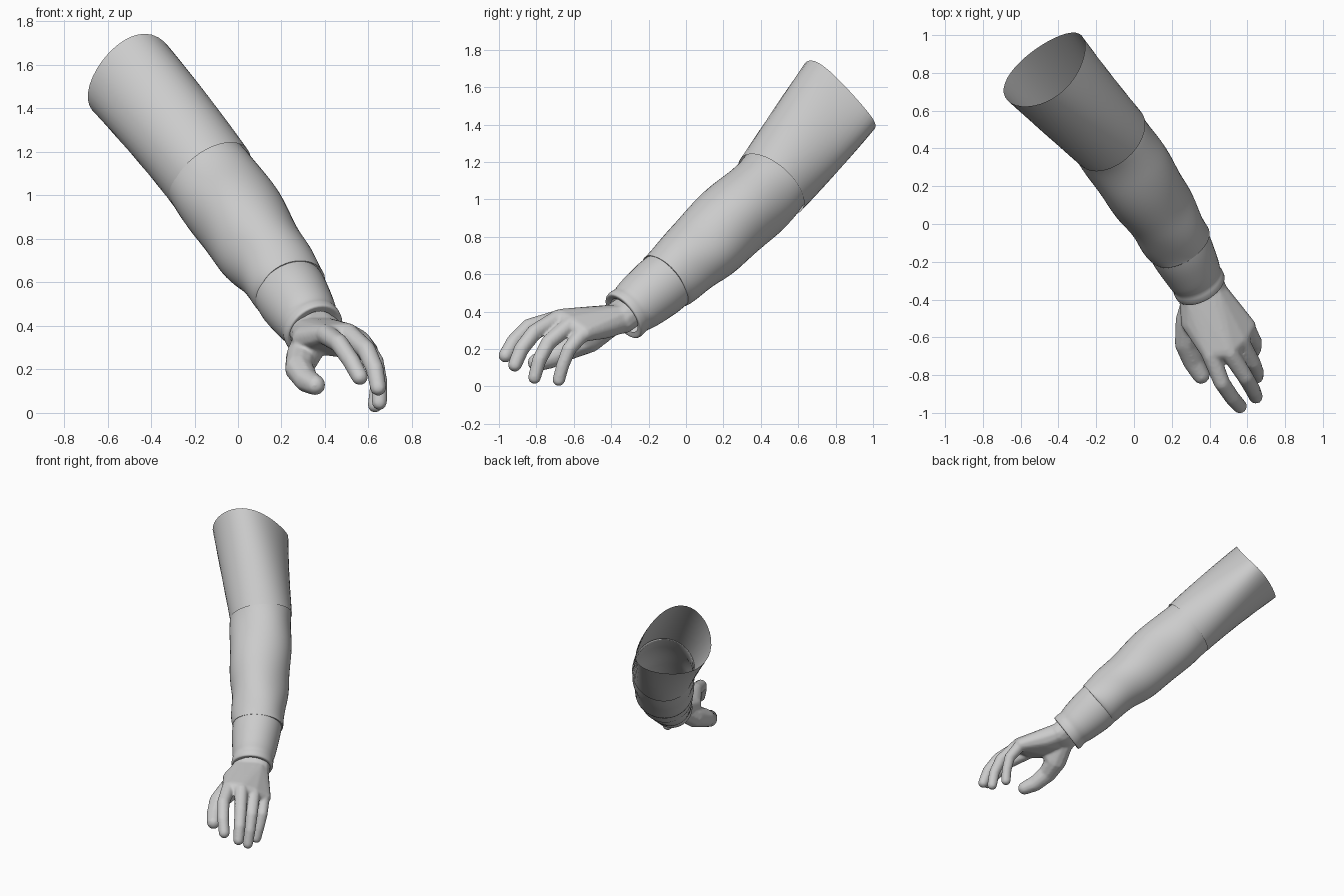
import bpy, bmesh, math
from mathutils import Vector, Matrix

if "Cube" in bpy.data.objects:
    bpy.data.objects.remove(bpy.data.objects["Cube"])

grey = bpy.data.materials.new("soft_grey")
grey.diffuse_color = (0.6, 0.6, 0.6, 1)
grey.use_nodes = True
grey.node_tree.nodes["Principled BSDF"].inputs["Base Color"].default_value = grey.diffuse_color


def finish(bm, name):
    mesh = bpy.data.meshes.new(name)
    bm.to_mesh(mesh)
    bm.free()
    mesh.materials.append(grey)
    obj = bpy.data.objects.new(name, mesh)
    bpy.context.collection.objects.link(obj)
    for p in mesh.polygons:
        p.use_smooth = True
    return obj


def spline(pts, steps):
    """Catmull-Rom through stations of (x, y, z, radius)."""
    v = [Vector(p) for p in pts]
    v = [2 * v[0] - v[1]] + v + [2 * v[-1] - v[-2]]
    out = []
    for i in range(1, len(v) - 2):
        a, b, c, d = v[i - 1:i + 3]
        for k in range(steps):
            t = k / steps
            out.append(0.5 * (2 * b + (c - a) * t + (2 * a - 5 * b + 4 * c - d) * t * t
                              + (3 * b - a - 3 * c + d) * t ** 3))
    return out + [v[-2]]


def tube(name, stations, axis, steps=6, sides=40, fold=lambda t, a: 0, rim=None):
    """Open cloth tube; rings face the blended axis, optionally starting from a shaped rim."""
    rings = spline(stations, steps)
    bm = bmesh.new()
    prev = None
    for i, s in enumerate(rings):
        t = i / (len(rings) - 1)
        d = Vector(axis[0]).lerp(Vector(axis[1]), t).normalized()
        h = d.cross(Vector((0, 0, 1))).normalized()
        u = h.cross(d)
        ring = []
        for k in range(sides):
            a = 2 * math.pi * k / sides
            off = s[3] * (1 + fold(t, a)) * (math.cos(a) * h + math.sin(a) * u)
            if rim:
                off = rim(a).lerp(off, t)
            ring.append(bm.verts.new(s.xyz + off))
        if prev:
            for k in range(sides):
                j = (k + 1) % sides
                bm.faces.new((prev[k], prev[j], ring[j], ring[k]))
        prev = ring
    bmesh.ops.recalc_face_normals(bm, faces=bm.faces)
    return finish(bm, name)


# Upper sleeve: straight tube from a slanted, slightly pointed shoulder opening
elbow_dir, fore_dir = (0.5, -0.56, -0.64), (0.41, -0.71, -0.57)


def shoulder_rim(a):
    return (Vector((-0.215, -0.10, -0.045)) * math.cos(a) + Vector((-0.02, -0.168, 0.19)) * math.sin(a)
            + Vector((-0.018, 0, -0.032)) * math.cos(2 * a))


tube("upper_sleeve",
     [(-0.457, 0.818, 1.518, 0.24), (-0.125, 0.455, 1.08, 0.214)],
     (elbow_dir, elbow_dir), steps=16, rim=shoulder_rim)


# Forearm sleeve with slanted creases that deepen towards the cuff
def creases(t, a):
    return min(1, 6 * t) * (0.014 * math.sin(9 * t + 2 * a) + 0.012 * math.sin(3 * a - 14 * t)
                            + 0.028 * t * math.sin(26 * t + a + 0.8 * math.sin(2 * a)))


tube("forearm_sleeve",
     [(-0.165, 0.499, 1.133, 0.212), (-0.155, 0.488, 1.12, 0.205), (-0.11, 0.43, 1.05, 0.209),
      (-0.022, 0.302, 0.935, 0.214), (0.083, 0.14, 0.785, 0.206), (0.168, 0.015, 0.67, 0.187),
      (0.235, -0.10, 0.575, 0.174), (0.24, -0.11, 0.565, 0.158)],
     (elbow_dir, fore_dir), steps=8, sides=48, fold=creases)

# Cuff with a soft lip at the wrist
tube("cuff",
     [(0.222, -0.08, 0.585, 0.158), (0.228, -0.09, 0.575, 0.166), (0.26, -0.155, 0.522, 0.166),
      (0.31, -0.25, 0.445, 0.151), (0.33, -0.29, 0.413, 0.140), (0.342, -0.315, 0.393, 0.143),
      (0.353, -0.335, 0.375, 0.138), (0.350, -0.33, 0.379, 0.105)],
     (fore_dir, (0.42, -0.73, -0.54)), steps=4,
     fold=lambda t, a: 0.012 * math.sin(2 * a + 12 * t) * (1 - t))

# Hand: rounded hulls over balls (x, y, z, radius), fused into one skin
hand_bm = bmesh.new()


def hull(balls):
    bm = bmesh.new()
    for x, y, z, r in balls:
        bmesh.ops.create_icosphere(bm, subdivisions=2, radius=r,
                                   matrix=Matrix.Translation((x, y, z)))
    bmesh.ops.delete(bm, geom=bm.edges[:], context='EDGES_FACES')
    bmesh.ops.convex_hull(bm, input=bm.verts[:])
    bmesh.ops.delete(bm, geom=[v for v in bm.verts if not v.link_faces], context='VERTS')
    bmesh.ops.recalc_face_normals(bm, faces=bm.faces)
    tmp = bpy.data.meshes.new("tmp")
    bm.to_mesh(tmp)
    bm.free()
    hand_bm.from_mesh(tmp)
    bpy.data.meshes.remove(tmp)


def chain(balls):
    for pair in zip(balls, balls[1:]):
        hull(pair)


# wrist
hull([(0.315, -0.31, 0.41, 0.085), (0.37, -0.28, 0.41, 0.085),
      (0.315, -0.39, 0.36, 0.08), (0.41, -0.34, 0.36, 0.08)])
# palm
hull([(0.315, -0.39, 0.36, 0.078), (0.41, -0.35, 0.36, 0.078), (0.47, -0.42, 0.325, 0.068),
      (0.40, -0.68, 0.36, 0.048), (0.50, -0.67, 0.365, 0.05), (0.56, -0.61, 0.33, 0.05),
      (0.60, -0.54, 0.285, 0.046), (0.31, -0.52, 0.34, 0.063)])
# thumb mound
hull([(0.32, -0.41, 0.33, 0.07), (0.295, -0.52, 0.255, 0.078), (0.36, -0.54, 0.33, 0.06)])
# thumb
chain([(0.295, -0.52, 0.255, 0.078), (0.28, -0.63, 0.205, 0.066),
       (0.315, -0.73, 0.15, 0.057), (0.355, -0.80, 0.128, 0.048)])
# index, middle, ring and little fingers
chain([(0.405, -0.69, 0.36, 0.049), (0.465, -0.84, 0.32, 0.044),
       (0.52, -0.92, 0.24, 0.042), (0.56, -0.965, 0.165, 0.039)])
chain([(0.505, -0.68, 0.365, 0.049), (0.59, -0.81, 0.29, 0.044),
       (0.63, -0.88, 0.20, 0.042), (0.645, -0.915, 0.115, 0.038)])
chain([(0.565, -0.62, 0.33, 0.047), (0.63, -0.735, 0.235, 0.042),
       (0.65, -0.785, 0.14, 0.039), (0.65, -0.81, 0.048, 0.036)])
chain([(0.60, -0.55, 0.285, 0.044), (0.64, -0.625, 0.20, 0.039),
       (0.64, -0.66, 0.11, 0.036), (0.63, -0.68, 0.035, 0.035)])

hand = finish(hand_bm, "hand")
skin = hand.modifiers.new("fuse", 'REMESH')
skin.mode = 'VOXEL'
skin.voxel_size = 0.009
skin.use_smooth_shade = True
soft = hand.modifiers.new("soften", 'SMOOTH')
soft.factor = 0.5
soft.iterations = 5
